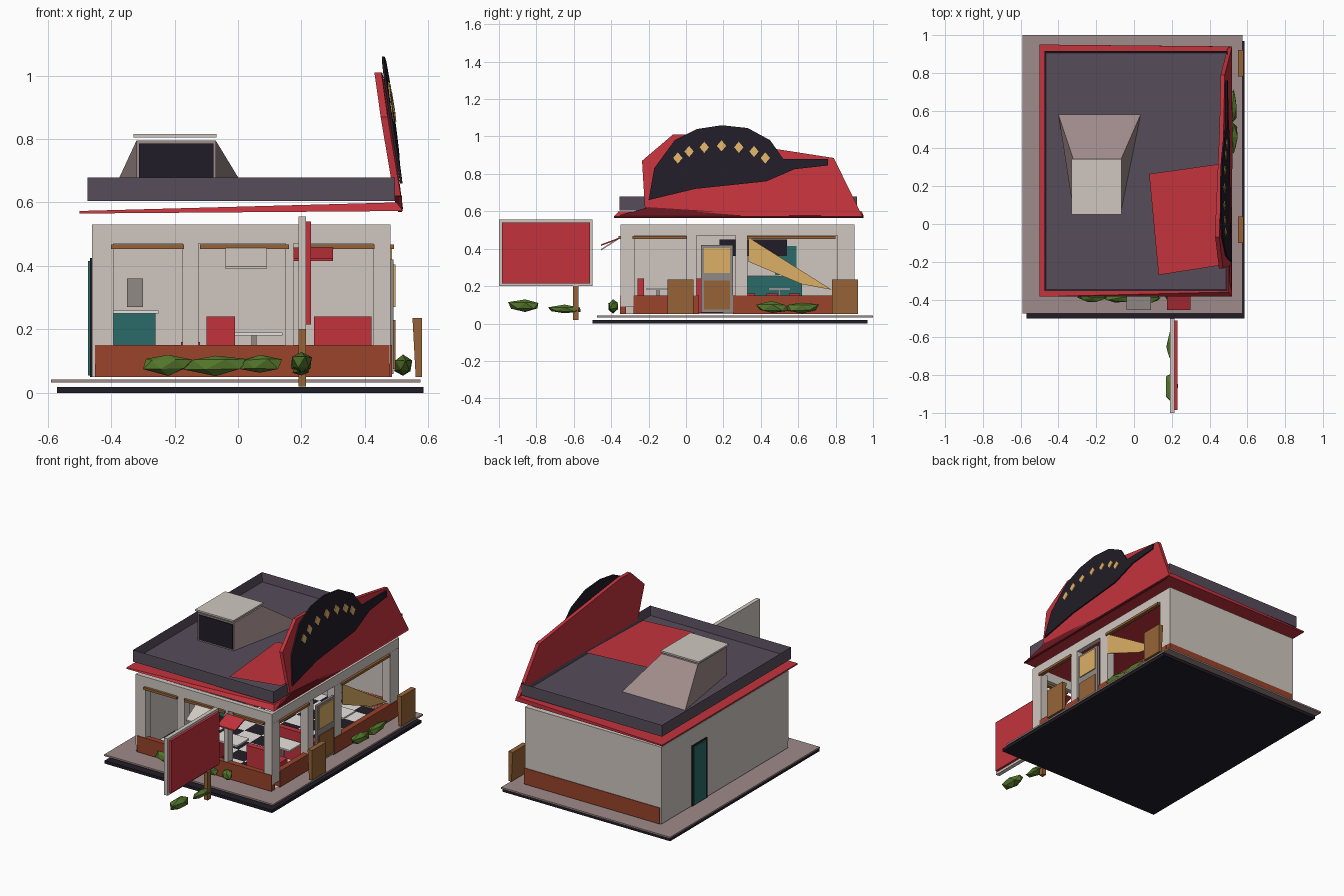
import bpy, bmesh, math, random
from mathutils import Vector

if "Cube" in bpy.data.objects:
    bpy.data.objects.remove(bpy.data.objects["Cube"])
random.seed(4)

HEX = dict(dark="26222b", slate="574e5b", pave="9d8a88", wall="cfc6bf", brick="98452f",
           red="c2363f", deep="6d1e26", wood="96643a", teal="2f6b68", green="55762f",
           gold="dcae66", white="e6e2de", grey="8e8884")
MATS = {}


def mat(key):
    if key not in MATS:
        rgb = [int(HEX[key][i:i + 2], 16) / 255 for i in (0, 2, 4)]
        m = bpy.data.materials.new(key)
        m.diffuse_color = [*(c ** 2.2 for c in rgb), 1]
        m.use_nodes = True
        m.node_tree.nodes["Principled BSDF"].inputs["Base Color"].default_value = m.diffuse_color
        MATS[key] = m
    return MATS[key]


def mesh(name, verts, faces, *cols):
    me = bpy.data.meshes.new(name)
    me.from_pydata(verts, [], faces)
    for c in cols:
        me.materials.append(mat(c))
    ob = bpy.data.objects.new(name, me)
    bpy.context.collection.objects.link(ob)
    return ob


def loft(name, low, high, col):
    """Solid between two point loops of equal length."""
    n = len(low)
    faces = [tuple(range(n))[::-1], tuple(range(n, 2 * n))]
    faces += [(i, (i + 1) % n, n + (i + 1) % n, n + i) for i in range(n)]
    return mesh(name, low + high, faces, col)


def box(name, x0, x1, y0, y1, z0, z1, col):
    ring = [(x0, y0), (x1, y0), (x1, y1), (x0, y1)]
    return loft(name, [(*p, z0) for p in ring], [(*p, z1) for p in ring], col)


def side_panel(name, yz, x_at, thick, col):
    """Flat outline in the y-z plane, with x given by x_at(y, z)."""
    a = [(x_at(y, z) - thick, y, z) for y, z in yz]
    b = [(x_at(y, z), y, z) for y, z in yz]
    return loft(name, a, b, col)


def bush(name, x, y, z, sx, sy, sz):
    bm = bmesh.new()
    bmesh.ops.create_icosphere(bm, subdivisions=1, radius=1)
    for v in bm.verts:
        k = random.uniform(0.75, 1.1)
        v.co = Vector((x + v.co.x * sx * k, y + v.co.y * sy * k, z + v.co.z * sz * k))
    ob = mesh(name, [], [], "green")
    bm.to_mesh(ob.data)
    bm.free()


# Ground slabs
box("foundation", -0.57, 0.585, -0.50, 0.97, 0, 0.018, "dark")
box("pavement", -0.59, 0.575, -0.475, 1.0, 0.032, 0.042, "pave")

# Checkered floor
X0, X1, Y0, Y1 = -0.46, 0.48, -0.35, 0.90
nx, ny = 8, 11
verts = [(X0 + (X1 - X0) * i / nx, Y0 + (Y1 - Y0) * j / ny, 0.055)
         for j in range(ny + 1) for i in range(nx + 1)]
faces = [(j * (nx + 1) + i, j * (nx + 1) + i + 1, (j + 1) * (nx + 1) + i + 1, (j + 1) * (nx + 1) + i)
         for j in range(ny) for i in range(nx)]
floor = mesh("checker_floor", verts, faces, "dark", "white")
for k, p in enumerate(floor.data.polygons):
    p.material_index = (k % nx + k // nx) % 2

# Solid back and left walls
T = 0.03
box("back_wall", X0, X1, Y1 - T, Y1, 0.05, 0.53, "wall")
box("back_brick", X0 + 0.01, X1 + 0.003, Y1 - T, Y1 + 0.004, 0.05, 0.15, "brick")
box("left_wall", X0, X0 + T, Y0 + 0.004, Y1 - T, 0.05, 0.53, "wall")

# Front wall: lintel, posts, brick base, wooden window heads
box("front_lintel", X0, X1, Y0, Y0 + T, 0.47, 0.53, "wall")
for i, (a, b) in enumerate([(-0.46, -0.392), (-0.175, -0.125), (0.15, 0.175), (0.425, 0.48)]):
    box(f"front_post_{i}", a, b, Y0, Y0 + 0.05, 0.09, 0.47, "wall")
box("front_brick", X0 + 0.01, X1 - 0.002, Y0 - 0.004, Y0 + T, 0.05, 0.15, "brick")
for i, (a, b) in enumerate([(-0.4, -0.17), (-0.12, 0.16), (0.22, 0.43)]):
    box(f"front_window_head_{i}", a, b, Y0 - 0.012, Y0 + 0.01, 0.453, 0.468, "wood")

# Right wall, with a gap for the door
box("right_lintel", X1 - T, X1, Y0 + T, Y1 - T, 0.47, 0.53, "wall")
for i, (a, b) in enumerate([(-0.35, -0.275), (0.0, 0.055), (0.265, 0.33), (0.81, 0.90)]):
    box(f"right_post_{i}", X1 - 0.05, X1 + 0.001, a, b, 0.09, 0.47, "wall")
for i, (a, b) in enumerate([(-0.28, 0.07), (0.25, 0.87)]):
    box(f"right_brick_{i}", X1 - T, X1 + 0.005, a, b, 0.05, 0.15, "brick")
for i, (a, b) in enumerate([(-0.285, 0.005), (0.325, 0.80)]):
    box(f"right_window_head_{i}", X1 - 0.01, X1 + 0.012, a, b, 0.453, 0.468, "wood")

# Right door and window blind
box("door_frame", 0.475, 0.49, 0.08, 0.25, 0.06, 0.42, "grey")
box("door_window", 0.488, 0.496, 0.095, 0.235, 0.27, 0.405, "gold")
box("door_panel", 0.488, 0.496, 0.095, 0.235, 0.075, 0.23, "wood")
side_panel("window_blind", [(0.335, 0.46), (0.335, 0.33), (0.62, 0.21), (0.78, 0.18)],
           lambda y, z: 0.485, 0.004, "gold")

# Service door on the left wall
box("service_door_frame", -0.466, -0.43, 0.455, 0.605, 0.05, 0.425, "dark")
box("service_door", -0.473, -0.427, 0.475, 0.59, 0.055, 0.415, "teal")

# Tilted canopy sheet under the roof
loft("canopy",
     [(-0.50, -0.385, 0.565), (0.52, -0.385, 0.573), (0.52, 0.94, 0.573), (-0.50, 0.95, 0.565)],
     [(-0.50, -0.385, 0.573), (0.50, -0.36, 0.600), (0.50, 0.94, 0.600), (-0.50, 0.95, 0.573)], "red")

# Recessed roof with parapet
roof = box("roof", -0.475, 0.495, -0.355, 0.915, 0.605, 0.678, "slate")
bm = bmesh.new()
bm.from_mesh(roof.data)
bm.normal_update()
top = max(bm.faces, key=lambda f: f.calc_center_median().z)
bmesh.ops.inset_region(bm, faces=[top], thickness=0.012)
for v in top.verts:
    v.co.z = 0.622
bm.to_mesh(roof.data)
bm.free()

# Roof hood
loft("roof_hood",
     [(-0.32, 0.06, 0.622), (-0.07, 0.06, 0.622), (0.035, 0.58, 0.622), (-0.40, 0.58, 0.622)],
     [(-0.32, 0.06, 0.795), (-0.07, 0.06, 0.795), (-0.07, 0.34, 0.795), (-0.32, 0.34, 0.795)], "pave")
box("hood_opening", -0.312, -0.078, 0.055, 0.07, 0.63, 0.785, "dark")
box("hood_lid", -0.33, -0.067, 0.05, 0.345, 0.805, 0.815, "wall")
mesh("roof_red_panel", [(0.13, -0.27, 0.64), (0.45, -0.22, 0.65), (0.47, 0.32, 0.65), (0.08, 0.265, 0.64)],
     [(0, 1, 2, 3)], "red")

# Billboard above the right wall
def lean(y, z):
    return 0.52 - 0.13 * (z - 0.58) - 0.02 * max(0, 0.5 - y) * (z - 0.58) / 0.4


board = [(-0.22, 0.62), (-0.235, 0.87), (-0.07, 1.01), (0.03, 1.01), (0.5, 0.93),
         (0.79, 0.885), (0.94, 0.58), (0.3, 0.578)]
side_panel("billboard", board, lean, 0.022, "red")
side_panel("billboard_skirt", [(-0.385, 0.57), (0.94, 0.573), (0.3, 0.59), (-0.2, 0.622)],
           lambda y, z: 0.517, 0.012, "deep")
arch = [(-0.2, 0.66), (-0.17, 0.83), (-0.06, 0.98), (0.06, 1.04), (0.19, 1.06), (0.33, 1.045),
        (0.45, 0.98), (0.52, 0.88), (0.76, 0.88), (0.76, 0.845), (0.58, 0.825), (0.43, 0.76), (0.05, 0.72)]
side_panel("billboard_arch", arch, lambda y, z: lean(y, z) + 0.012, 0.008, "dark")
# Plain diamond studs following the arch
for i in range(7):
    t = math.radians(150 - 20 * i)
    y, z = 0.19 + 0.27 * math.cos(t), 0.82 + 0.13 * math.sin(t)
    side_panel(f"arch_stud_{i}", [(y - 0.025, z), (y, z - 0.03), (y + 0.025, z), (y, z + 0.03)],
               lambda y, z: lean(y, z) + 0.016, 0.006, "gold")

# Roadside sign
box("sign_panel", 0.19, 0.215, -1.0, -0.5, 0.2, 0.555, "wall")
box("sign_face", 0.21, 0.23, -0.985, -0.512, 0.215, 0.54, "red")
box("sign_post", 0.19, 0.215, -0.605, -0.575, 0.02, 0.205, "wood")

# Small tilted awnings on the front
for name, a, b, z, col in [("white_awning", -0.04, 0.09, 0.39, "wall"), ("red_awning", 0.175, 0.30, 0.415, "red")]:
    loft(name, [(a, -0.455, z), (b, -0.455, z), (b, -0.36, 0.45), (a, -0.36, 0.45)],
         [(a, -0.455, z + 0.008), (b, -0.455, z + 0.008), (b, -0.36, 0.458), (a, -0.36, 0.458)], col)

# Upright wooden planters outside the right wall
for i, y in enumerate((-0.1, 0.78)):
    loft(f"planter_{i}", [(0.56, y, 0.05), (0.58, y, 0.05), (0.58, y + 0.14, 0.05), (0.56, y + 0.14, 0.05)],
         [(0.55, y, 0.235), (0.58, y, 0.235), (0.58, y + 0.14, 0.235), (0.55, y + 0.14, 0.235)], "wood")

# Bushes
bush("sign_bush", 0.20, -0.86, 0.095, 0.04, 0.1, 0.04)
bush("sign_bush_rear", 0.20, -0.65, 0.075, 0.03, 0.1, 0.025)
for i, (x, w) in enumerate([(-0.22, 0.09), (-0.07, 0.11), (0.07, 0.08)]):
    bush(f"front_bush_{i}", x, -0.39, 0.09, w, 0.028, 0.035)
bush("corner_bush", 0.20, -0.39, 0.095, 0.04, 0.03, 0.04)
for i, y in enumerate((0.46, 0.62)):
    bush(f"right_bush_{i}", 0.52, y, 0.085, 0.03, 0.1, 0.035)

# Interior: counter, booths, tables, stools, wall boards
box("counter", -0.40, -0.26, 0.30, 0.62, 0.055, 0.25, "teal")
box("counter_top", -0.41, -0.25, 0.29, 0.63, 0.25, 0.26, "white")
for i, (x, y) in enumerate([(0.24, -0.26), (0.24, 0.05), (-0.10, -0.26)]):
    w = 0.18 if i < 2 else 0.09
    box(f"booth_seat_{i}", x, x + w, y, y + 0.15, 0.055, 0.15, "red")
    box(f"booth_back_{i}", x, x + w, y, y + 0.035, 0.15, 0.24, "red")
for i, (x, y) in enumerate([(0.33, -0.03), (0.05, -0.15), (0.33, 0.5)]):
    box(f"table_leg_{i}", x - 0.008, x + 0.008, y - 0.008, y + 0.008, 0.055, 0.18, "grey")
    box(f"table_top_{i}", x - 0.09, x + 0.09, y - 0.06, y + 0.06, 0.18, 0.19, "white")
for i in range(3):
    y = 0.34 + 0.12 * i
    box(f"stool_leg_{i}", -0.158, -0.142, y - 0.008, y + 0.008, 0.055, 0.14, "grey")
    box(f"stool_seat_{i}", -0.18, -0.12, y - 0.03, y + 0.03, 0.14, 0.16, "red")
box("wall_board", -0.43, -0.42, 0.18, 0.54, 0.36, 0.45, "dark")
box("wall_picture", -0.35, -0.30, 0.85, 0.87, 0.27, 0.36, "grey")
